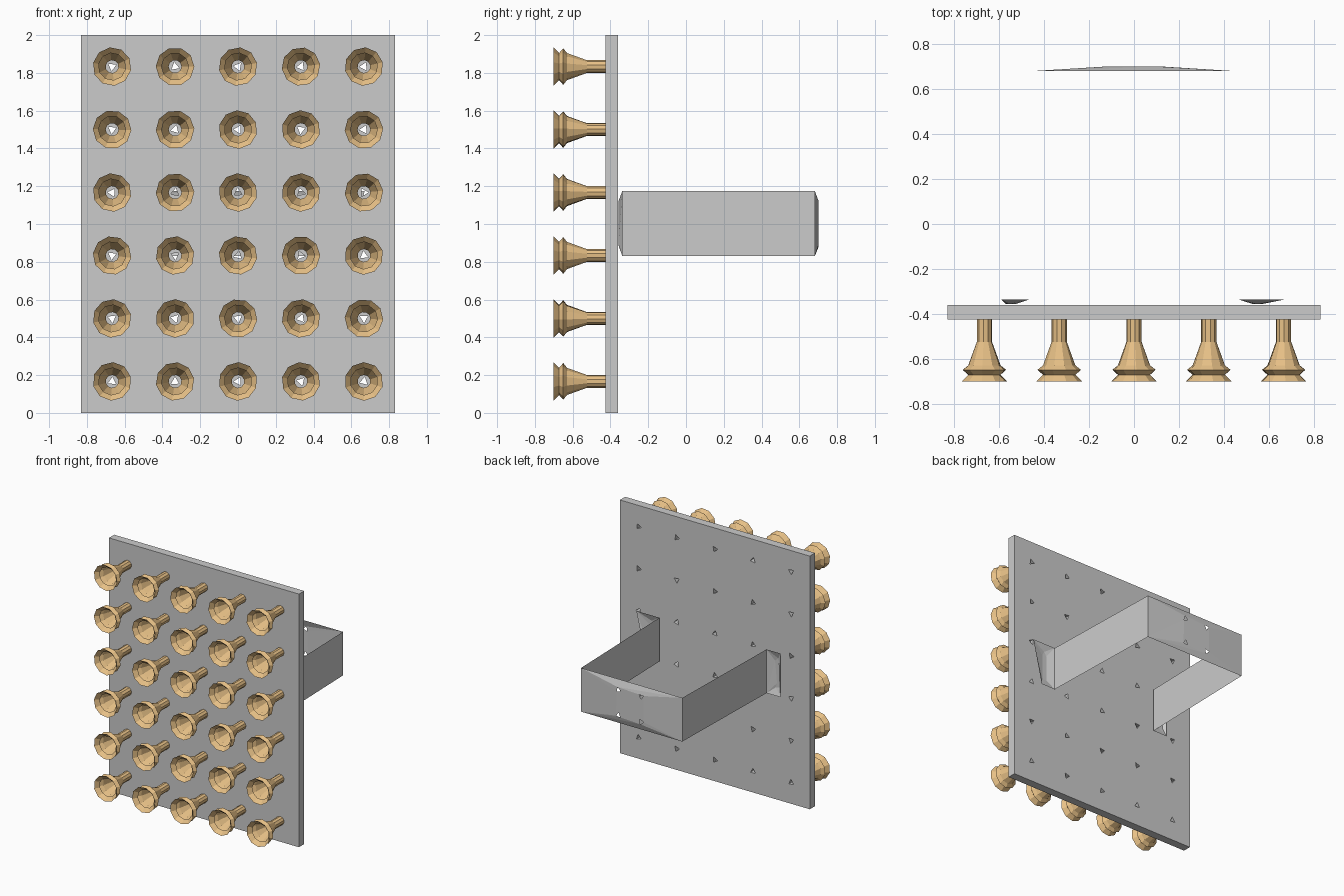
import bpy
import bmesh
import random
from math import sin, cos, pi
from mathutils import Vector
from mathutils.geometry import delaunay_2d_cdt

if "Cube" in bpy.data.objects:
    bpy.data.objects.remove(bpy.data.objects["Cube"])

random.seed(4)
COLS = [(i - 2) / 3 for i in range(5)]
ROWS = [1 / 6 + k / 3 for k in range(6)]


def tri(x, z, r):
    a = random.random() * 2 * pi
    return [Vector((x + r * cos(a + k * 2 * pi / 3), z + r * sin(a + k * 2 * pi / 3))) for k in range(3)]


def panel(bm, outline, holes, y_edge, y_hole):
    """Upright sheet with triangular holes; hole rims may sit at another depth."""
    n = len(outline)
    pts = [Vector(p) for p in outline] + [p for h in holes for p in h]
    loops = [list(range(n))] + [[n + 3 * i + k for k in range(3)] for i in range(len(holes))]
    edges = [(l[k], l[(k + 1) % len(l)]) for l in loops for k in range(len(l))]
    co, _, faces, _, _, _ = delaunay_2d_cdt(pts, edges, [], 0, 1e-6)
    border = {i for i, c in enumerate(co) if min((c - Vector(p)).length for p in outline) < 1e-5}
    vs = [bm.verts.new((c.x, y_edge if i in border else y_hole, c.y)) for i, c in enumerate(co)]
    for f in faces:
        mid = sum((co[i] for i in f), Vector((0, 0))) / 3
        if any((mid - sum(h, Vector((0, 0))) / 3).length < 1e-4 for h in holes):
            continue
        bm.faces.new([vs[i] for i in f])


def quad(bm, *pts):
    bm.faces.new([bm.verts.new(p) for p in pts])


def finish(bm, name, mat=None):
    bmesh.ops.remove_doubles(bm, verts=bm.verts, dist=1e-5)
    bmesh.ops.recalc_face_normals(bm, faces=bm.faces)
    me = bpy.data.meshes.new(name)
    bm.to_mesh(me)
    bm.free()
    ob = bpy.data.objects.new(name, me)
    bpy.context.collection.objects.link(ob)
    if mat:
        me.materials.append(mat)
    return ob


# backing board, drilled through behind every cup
W, F, B = 0.83, -0.425, -0.36
outline = [(-W, 0), (W, 0), (W, 2), (-W, 2)]
holes = [tri(x, z, 0.025) for x in COLS for z in ROWS]
bm = bmesh.new()
for y in (F, B):
    panel(bm, outline, holes, y, y)
for loop in [outline] + holes:
    for k in range(len(loop)):
        (x0, z0), (x1, z1) = loop[k], loop[(k + 1) % len(loop)]
        quad(bm, (x0, F, z0), (x1, F, z1), (x1, B, z1), (x0, B, z0))
finish(bm, "board")

# thin bent strap with drilled flanges
Z0, Z1 = 0.83, 1.175
bm = bmesh.new()
panel(bm, [(-0.445, Z0), (0.44, Z0), (0.44, Z1), (-0.445, Z1)],
      [tri(x, z, 0.022) for x in (-0.1, 0.1) for z in (0.9, 1.1)], 0.682, 0.702)
for s, top in ((-1, 0.59), (1, 0.67)):
    xb = -0.445 if s < 0 else 0.44
    quad(bm, (xb, 0.682, Z0), (s * 0.468, -0.337, Z0), (s * 0.468, -0.337, Z1), (xb, 0.682, Z1))
    o = [(s * 0.468, Z0), (s * 0.59, Z0), (s * top, Z1), (s * 0.468, Z1)]
    panel(bm, o if s > 0 else o[::-1],
          [tri(s * 0.55, z, 0.022) for z in (0.9, 1.1)], -0.337, -0.357)
finish(bm, "strap")

# open flared cups, lathed as a single shell
orange = bpy.data.materials.new("orange")
orange.diffuse_color = (0.80, 0.53, 0.24, 1)
orange.use_nodes = True
orange.node_tree.nodes["Principled BSDF"].inputs["Base Color"].default_value = orange.diffuse_color
PROFILE = [(0.034, -0.425), (0.034, -0.525), (0.072, -0.63), (0.097, -0.65), (0.072, -0.672), (0.102, -0.702)]
SIDES = 10
bm = bmesh.new()
for cx in COLS:
    for cz in ROWS:
        turn = random.random()
        rings = [[bm.verts.new((cx + r * cos(turn + 2 * pi * k / SIDES), y,
                                cz + r * sin(turn + 2 * pi * k / SIDES)))
                  for k in range(SIDES)] for r, y in PROFILE]
        for a, b in zip(rings, rings[1:]):
            for k in range(SIDES):
                j = (k + 1) % SIDES
                bm.faces.new((a[k], a[j], b[j], b[k]))
finish(bm, "suction_cups", orange)
